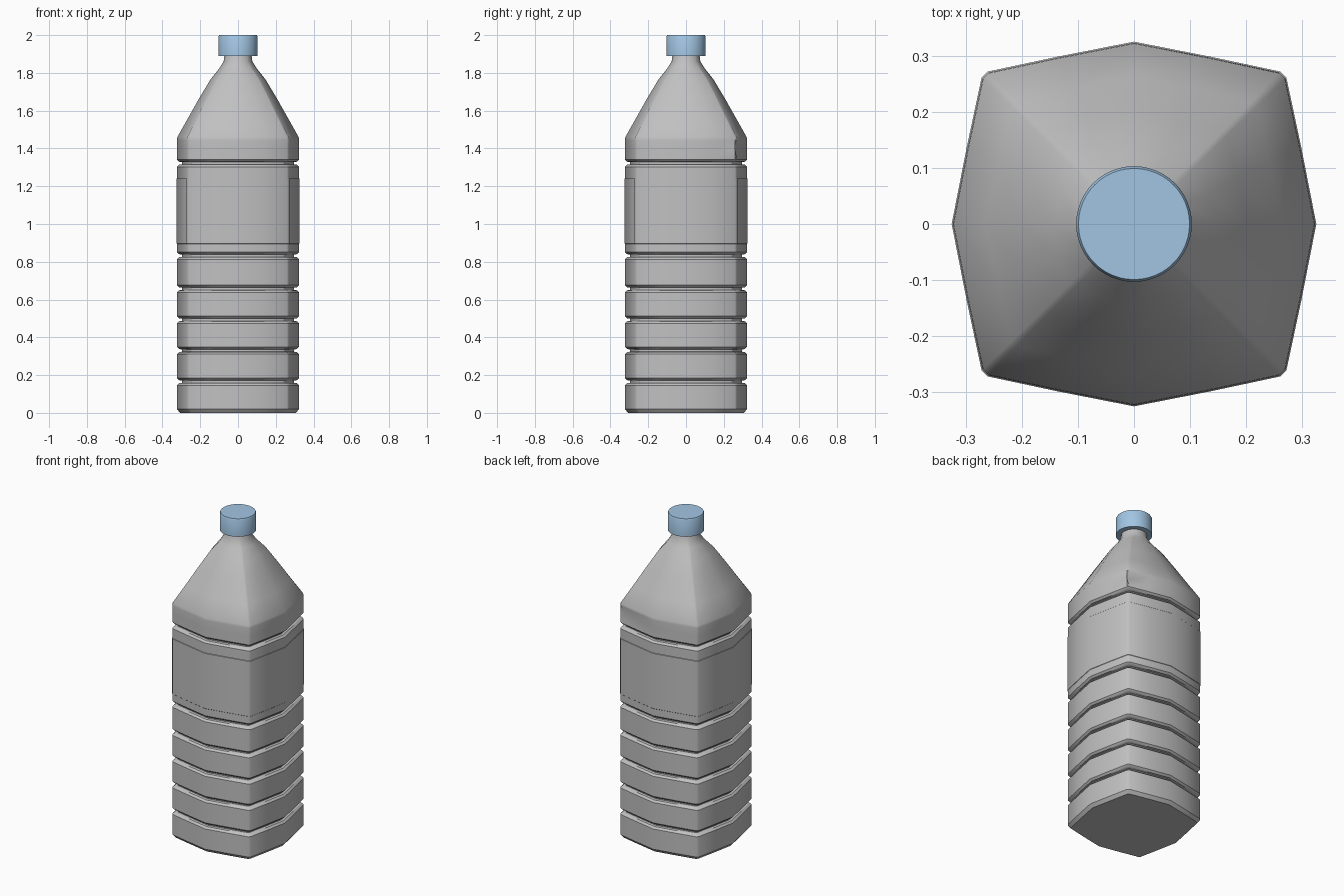
import bpy, bmesh, math

if "Cube" in bpy.data.objects:
    bpy.data.objects.remove(bpy.data.objects["Cube"])


def material(name, rgb):
    m = bpy.data.materials.new(name)
    m.diffuse_color = (*rgb, 1)
    m.use_nodes = True
    m.node_tree.nodes["Principled BSDF"].inputs["Base Color"].default_value = m.diffuse_color
    return m


def ring(mid, corner, t):
    """Bulged square outline (20 points), blended by t into a circle of radius mid."""
    k = corner * 0.96
    quad = [(mid, 0), ((mid + corner) / 2, corner / 2), (corner, k),
            (k, corner), (corner / 2, (mid + corner) / 2)]
    angles = [0, 22, 41, 49, 68]
    pts = []
    for q in range(4):
        c, s = math.cos(q * math.pi / 2), math.sin(q * math.pi / 2)
        for (x, y), a in zip(quad, angles):
            x = x * (1 - t) + mid * math.cos(math.radians(a)) * t
            y = y * (1 - t) + mid * math.sin(math.radians(a)) * t
            pts.append((x * c - y * s, x * s + y * c))
    return pts


def loft(name, sections, mat, angle):
    """Skin a stack of (z, outline) sections and cap both ends."""
    bm = bmesh.new()
    rows = [[bm.verts.new((x, y, z)) for x, y in pts] for z, pts in sections]
    for a, b in zip(rows, rows[1:]):
        n = len(a)
        for i in range(n):
            j = (i + 1) % n
            bm.faces.new((a[i], a[j], b[j], b[i]))
    bm.faces.new(rows[0][::-1])
    bm.faces.new(rows[-1])
    bmesh.ops.recalc_face_normals(bm, faces=bm.faces)
    me = bpy.data.meshes.new(name)
    bm.to_mesh(me)
    bm.free()
    ob = bpy.data.objects.new(name, me)
    bpy.context.collection.objects.link(ob)
    me.materials.append(mat)
    bpy.ops.object.select_all(action='DESELECT')
    ob.select_set(True)
    bpy.context.view_layer.objects.active = ob
    bpy.ops.object.shade_smooth_by_angle(angle=math.radians(angle))
    return ob


grey = material("bottle grey", (0.53, 0.53, 0.53))
blue = material("cap blue", (0.36, 0.56, 0.77))

R, C = 0.323, 0.27


def body(z, s=1.0):
    return (z, ring(R * s, C * s, 0))


# Ribbed body: chamfered foot, then grooves
sections = [body(0.005, 0.95), body(0.02)]
for g in (0.165, 0.33, 0.493, 0.657, 0.832, 1.322):
    if g == 1.322:  # thin raised label band
        sections += [body(0.895), body(0.897, 1.006), body(1.24, 1.006), body(1.242)]
    sections += [body(g - 0.019), body(g - 0.008, 0.965), body(g - 0.006, 0.92),
                 body(g + 0.006, 0.92), body(g + 0.008, 0.965), body(g + 0.019)]

# Collar with a small dent beside the back right corner
z, pts = body(1.40)
pts[4] = (pts[4][0], pts[4][1] - 0.012)
pts[3] = (pts[3][0], pts[3][1] - 0.025)
sections += [body(1.345), (z, pts), body(1.445), body(1.46, 0.995)]

# Shoulder tapering into a round neck
for z, mid, corner, t in [(1.56, 0.265, 0.218, 0), (1.67, 0.203, 0.165, 0.08),
                          (1.765, 0.146, 0.117, 0.2), (1.82, 0.102, 0.08, 0.6),
                          (1.86, 0.076, 0.06, 1), (1.91, 0.07, 0.06, 1)]:
    sections.append((z, ring(mid, corner, t)))
bottle = loft("bottle_body", sections, grey, 35)
# Foot reaches the ground at the corners and arches slightly along the sides
for v in bottle.data.vertices:
    if v.co.z < 0.01:
        v.co.z = 0.0


# Screw cap
def circle(r, n=48):
    return [(r * math.cos(2 * math.pi * i / n), r * math.sin(2 * math.pi * i / n))
            for i in range(n)]


loft("screw_cap", [(1.89, circle(0.103)), (1.992, circle(0.103)),
                   (2.0, circle(0.099))], blue, 60)
